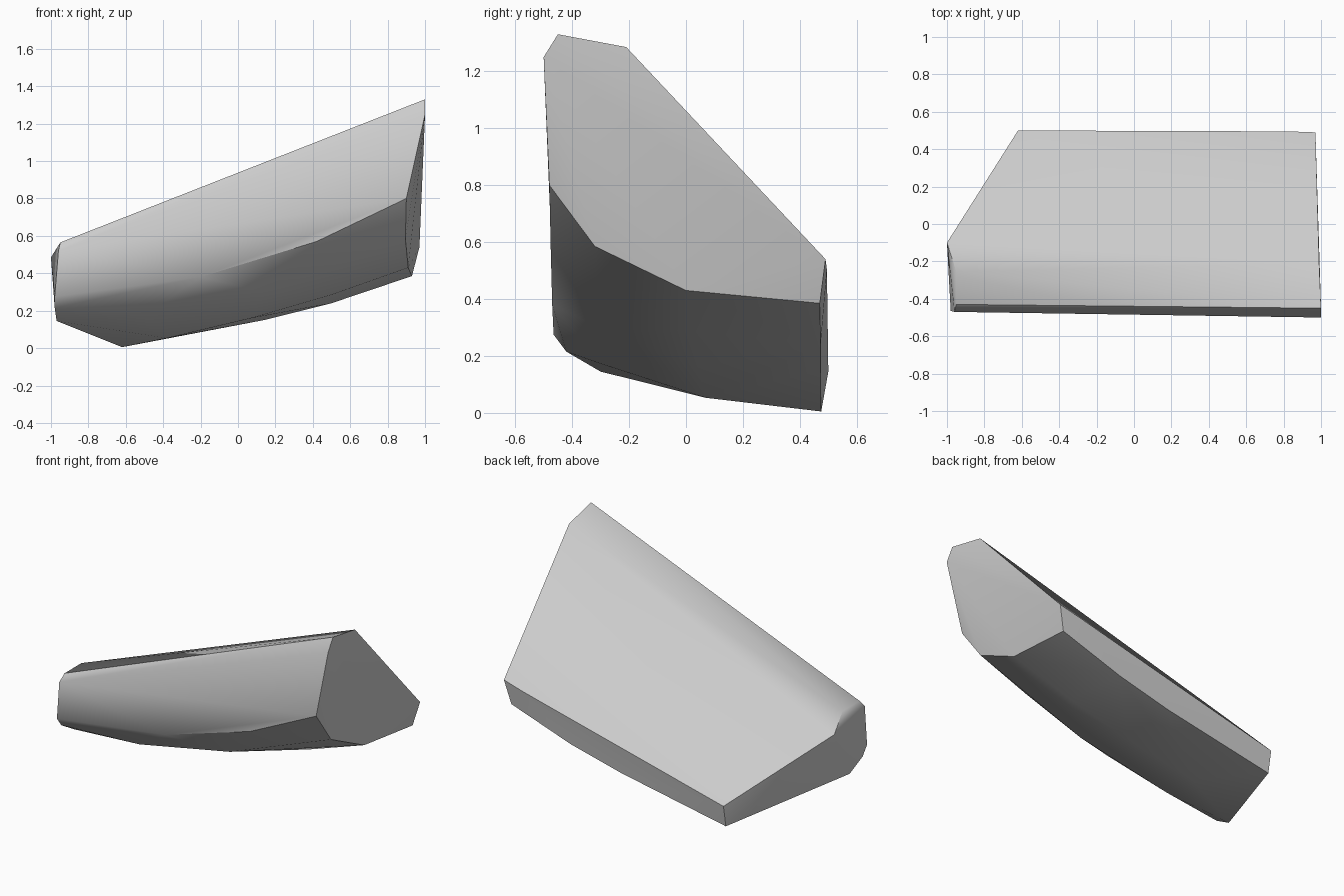
import bpy
import bmesh
import math

# Remove the default cube only
default_cube = bpy.data.objects.get("Cube")
if default_cube:
    bpy.data.objects.remove(default_cube, do_unlink=True)


def make_material(name, grey):
    material = bpy.data.materials.new(name)
    material.use_nodes = True
    colour = (grey, grey, grey, 1)
    material.diffuse_color = colour
    shader = material.node_tree.nodes["Principled BSDF"]
    shader.inputs["Base Color"].default_value = colour
    return material


def make_hull(name, outlines, material):
    """Wrap a tight faceted skin around a set of outlines."""
    bm = bmesh.new()
    for outline in outlines:
        for point in outline:
            bm.verts.new(point)
    bmesh.ops.convex_hull(bm, input=bm.verts[:], use_existing_faces=False)
    # Discard any points that ended up inside the skin
    loose = [vert for vert in bm.verts if not vert.link_faces]
    bmesh.ops.delete(bm, geom=loose, context="VERTS")
    # Merge coplanar triangles into clean facets
    bmesh.ops.dissolve_limit(bm, angle_limit=math.radians(2),
                             verts=bm.verts[:], edges=bm.edges[:])
    bmesh.ops.recalc_face_normals(bm, faces=bm.faces[:])
    mesh = bpy.data.meshes.new(name)
    bm.to_mesh(mesh)
    bm.free()
    mesh.materials.append(material)
    obj = bpy.data.objects.new(name, mesh)
    bpy.context.collection.objects.link(obj)
    return obj


# Tall broken end on the left side
tall_end = [
    (1, -.5, 1.25), (1, -.45, 1.33), (.99, -.21, 1.285), (.97, .49, .54),
    (.93, .47, .385), (.91, 0, .43), (.895, -.32, .585), (.9, -.48, .8),
]

# Low slanted end on the right side
low_end = [
    (-.62, .5, .145), (-.62, .475, .005), (-.97, -.3, .145),
    (-.98, -.42, .215), (-.98, -.465, .275), (-.96, -.47, .52),
    (-.95, -.43, .565), (-.95, -.255, .565), (-1, -.1, .485),
]

# Curved rows of the underside, from the front edge to the back edge
front_edge = [(.42, -.475, .57), (-.2, -.47, .38)]
front_belly = [(.42, -.31, .4), (.15, -.3, .298), (-.5, -.3, .173)]
rear_belly = [(.5, .02, .285), (.07, .04, .16), (-.38, .07, .053)]
back_edge = [(.5, .473, .24), (.14, .473, .15), (.83, .495, .503)]

stone_grey = make_material("stone grey", .6)
rock_slab = make_hull("rock_slab",
                      [tall_end, low_end, front_edge, front_belly,
                       rear_belly, back_edge],
                      stone_grey)

# Soft shading across shallow facets, crisp at the real edges
bpy.ops.object.select_all(action="DESELECT")
rock_slab.select_set(True)
bpy.context.view_layer.objects.active = rock_slab
bpy.ops.object.shade_smooth_by_angle(angle=math.radians(37))
